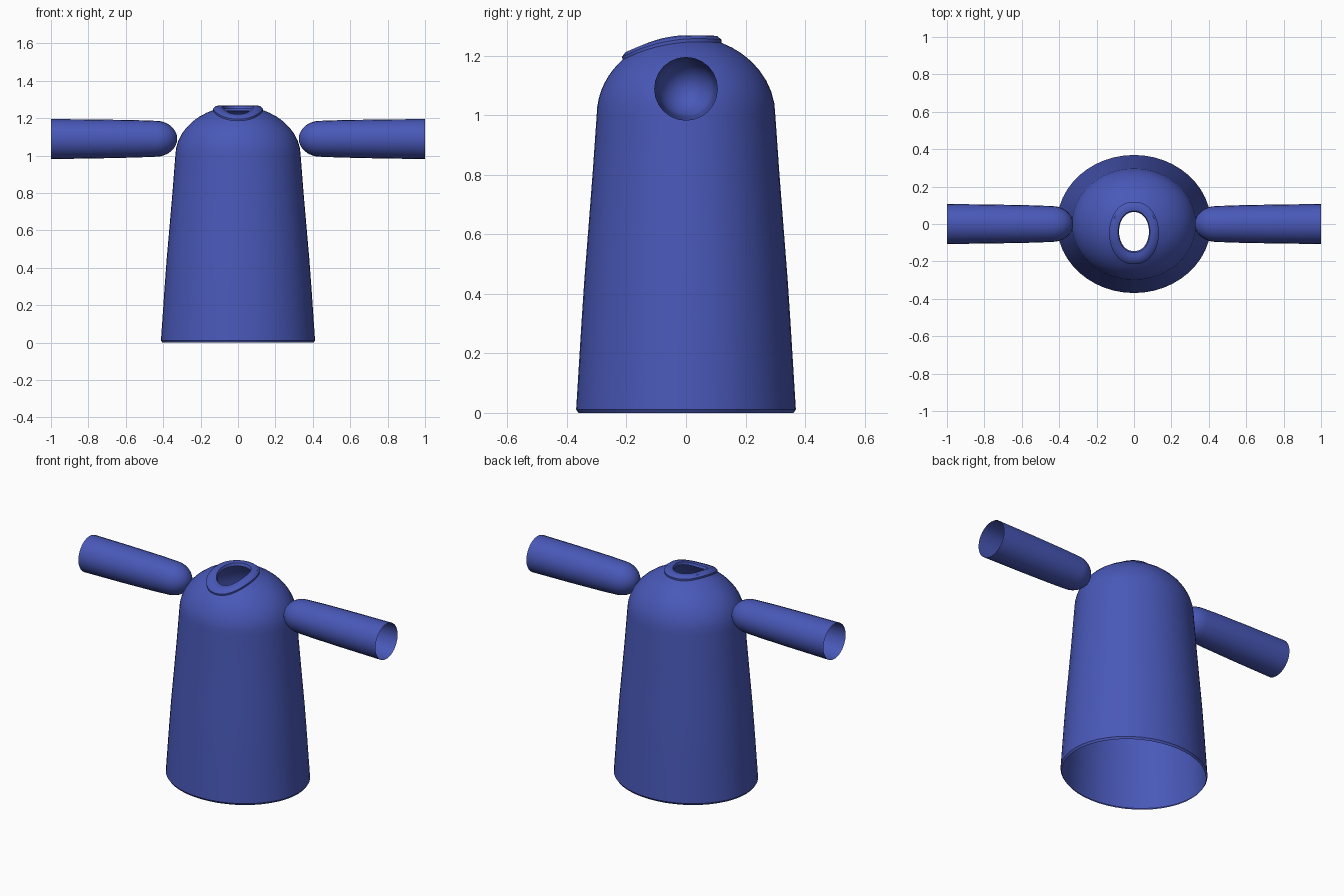
import bpy, bmesh, math

if "Cube" in bpy.data.objects:
    bpy.data.objects.remove(bpy.data.objects["Cube"])

SIDES = 48
blue = bpy.data.materials.new("cloth blue")
blue.diffuse_color = (0.066, 0.098, 0.48, 1)
blue.use_nodes = True
blue.node_tree.nodes["Principled BSDF"].inputs["Base Color"].default_value = blue.diffuse_color


def loft(name, rings):
    """Skin an open tube through closed rings of points."""
    bm = bmesh.new()
    loops = [[bm.verts.new(p) for p in ring] for ring in rings]
    for a, b in zip(loops, loops[1:]):
        n = len(a)
        for i in range(n):
            j = (i + 1) % n
            bm.faces.new((a[i], a[j], b[j], b[i]))
    return finish(name, bm)


def finish(name, bm):
    me = bpy.data.meshes.new(name)
    bm.to_mesh(me)
    bm.free()
    me.materials.append(blue)
    ob = bpy.data.objects.new(name, me)
    bpy.context.collection.objects.link(ob)
    bpy.ops.object.select_all(action='DESELECT')
    ob.select_set(True)
    bpy.context.view_layer.objects.active = ob
    bpy.ops.object.shade_smooth_by_angle(angle=math.radians(35))
    return ob


ANGLES = [2 * math.pi * i / SIDES for i in range(SIDES)]


def ellipse(rx, ry):
    return [(rx * math.cos(t), ry * math.sin(t)) for t in ANGLES]


def egg(rx, back, front):
    """Neck outline, longer towards the front, with slightly squared sides."""
    pts = []
    for t in ANGLES:
        c, s = math.cos(t), math.sin(t)
        x = rx * math.copysign(abs(c) ** 0.9, c)
        mid = (back + front) / 2
        pts.append((x, mid + (back - mid) * s))
    return pts


def dome_z(x, y):
    return 1.0 + 0.265 * math.sqrt(max(0, 1 - (x / 0.335) ** 2 - (y / 0.3) ** 2))


# Skirt of the robe: turned-in hem, then gently tapering ellipses
rings = []
for z, s in ((0, 0.98), (0.012, 1.0), (0.15, 0.977), (0.3, 0.952),
             (0.45, 0.925), (0.6, 0.893), (0.8, 0.851)):
    rings.append([(x, y, z) for x, y in ellipse(0.412 * s, 0.369 * s)])

# Shoulders: dome blending from the ellipse to the neck outline
shoulder, neck = ellipse(0.335, 0.3), egg(0.132, 0.118, -0.212)
for k in range(9):
    f = 1 - math.cos(math.pi / 2 * k / 8)
    flat = [(a[0] + (b[0] - a[0]) * f, a[1] + (b[1] - a[1]) * f)
            for a, b in zip(shoulder, neck)]
    rings.append([(x, y, dome_z(x, y)) for x, y in flat])
loft("robe_body", rings)

# Collar: raised band around the open neck, dipping at the front
collar = []
for rx, back, front, lift, dip in (
        (0.132, 0.118, -0.212, -0.006, 0.0), (0.133, 0.119, -0.215, 0.011, 0.0),
        (0.122, 0.105, -0.203, 0.017, 0.0), (0.100, 0.085, -0.175, 0.015, 0.008),
        (0.085, 0.070, -0.152, 0.008, 0.014), (0.080, 0.064, -0.145, -0.010, 0.012)):
    ring = []
    for (x, y), t in zip(egg(rx, back, front), ANGLES):
        ring.append((x, y, min(dome_z(x, y) + lift, 1.268)
                     - dip * max(0, -math.sin(t)) ** 2))
    collar.append(ring)
loft("collar", collar)

# Sleeves: open at the cuff, rounded and closed at the shoulder
for side, name in ((-1, "left_sleeve"), (1, "right_sleeve")):
    prof = [(0.325 + 0.115 * (1 - math.cos(a)), 0.096 * math.sin(a))
            for a in (math.pi / 2 * k / 8 for k in range(1, 9))]
    prof += [(0.55, 0.100), (0.75, 0.104), (1.0, 0.107)]
    bm = bmesh.new()
    tip = bm.verts.new((side * 0.325, 0, 1.092))
    loops = [[bm.verts.new((side * x, r * math.cos(t), 1.0915 - 0.003 * x + r * math.sin(t)))
              for t in ANGLES[::2]] for x, r in prof]
    n = len(loops[0])
    for i in range(n):
        j = (i + 1) % n
        bm.faces.new((tip, loops[0][i], loops[0][j]))
        for a, b in zip(loops, loops[1:]):
            bm.faces.new((a[i], b[i], b[j], a[j]))
    if side < 0:
        bmesh.ops.reverse_faces(bm, faces=bm.faces[:])
    finish(name, bm)
